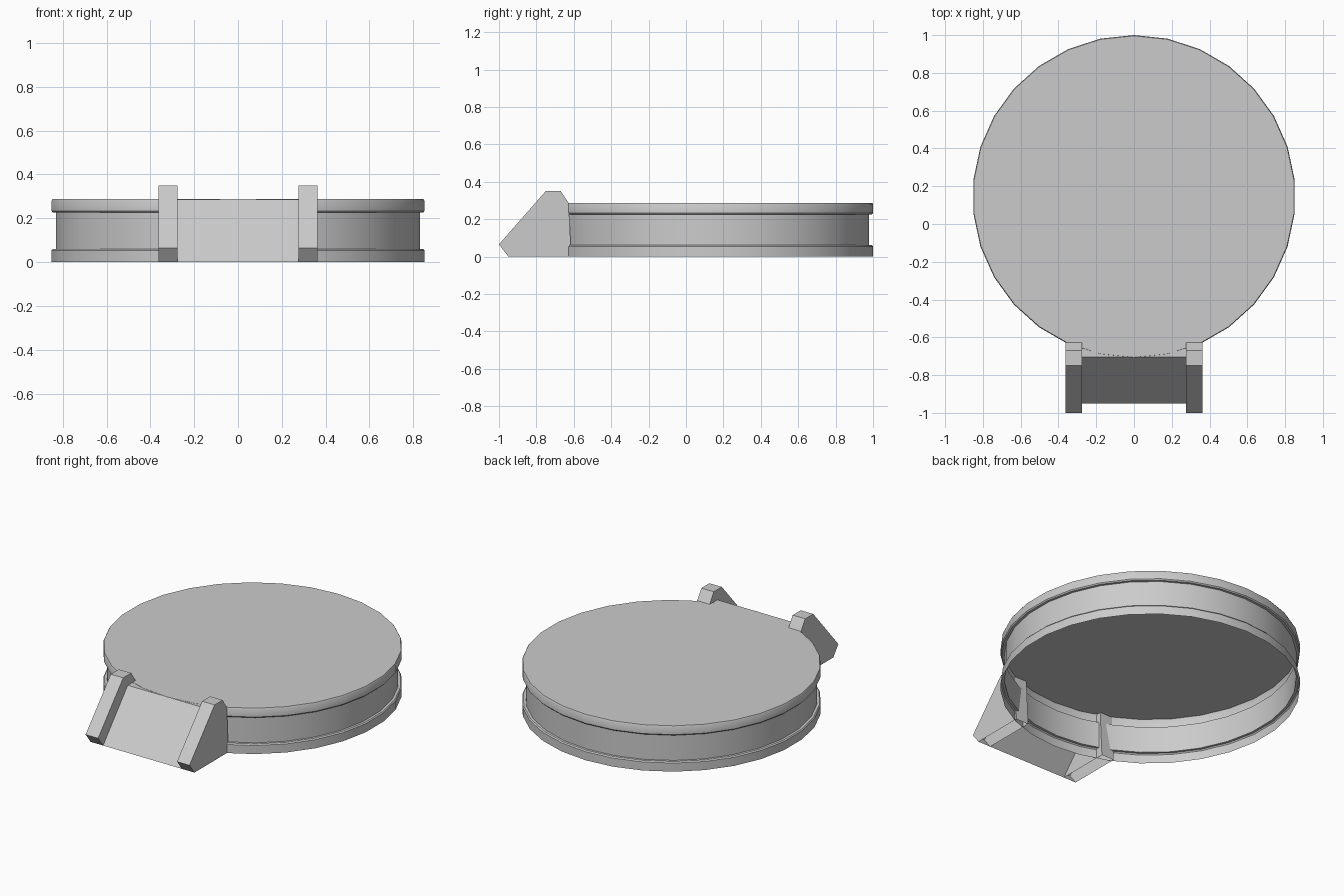
import bpy, bmesh, math

if "Cube" in bpy.data.objects:
    bpy.data.objects.remove(bpy.data.objects["Cube"])

SIDES, CY = 30, 0.145


def finish(bm, name, smooth=False):
    bmesh.ops.recalc_face_normals(bm, faces=bm.faces)
    me = bpy.data.meshes.new(name)
    bm.to_mesh(me)
    bm.free()
    ob = bpy.data.objects.new(name, me)
    bpy.context.collection.objects.link(ob)
    if smooth:
        bpy.ops.object.select_all(action='DESELECT')
        ob.select_set(True)
        bpy.context.view_layer.objects.active = ob
        bpy.ops.object.shade_smooth_by_angle(angle=math.radians(30))
    return ob


def lathe(name, profile):
    # Open-bottomed shell turned about the platform axis, capped at the top
    bm = bmesh.new()
    rings = []
    for r, z in profile:
        rings.append([bm.verts.new((r * math.sin(2 * math.pi * i / SIDES),
                                    CY + r * math.cos(2 * math.pi * i / SIDES), z))
                      for i in range(SIDES)])
    for a, b in zip(rings, rings[1:]):
        for i in range(SIDES):
            j = (i + 1) % SIDES
            bm.faces.new((a[i], a[j], b[j], b[i]))
    bm.faces.new(rings[-1])
    ob = finish(bm, name, True)
    # Shell is open, so make sure the lid faces up
    if ob.data.polygons[-1].normal.z < 0:
        ob.data.flip_normals()
    return ob


def strip(name, points, x0, x1, sides=False):
    # Extrude an open (y, z) profile along x, optionally with side walls
    bm = bmesh.new()
    a = [bm.verts.new((x0, y, z)) for y, z in points]
    b = [bm.verts.new((x1, y, z)) for y, z in points]
    for i in range(len(points) - 1):
        bm.faces.new((a[i], b[i], b[i + 1], a[i + 1]))
    if sides:
        bm.faces.new(a)
        bm.faces.new(b)
    return finish(bm, name)


# Round platform with top and bottom rims around a recessed band
lathe("round_platform", [
    (0.855, 0), (0.855, 0.054), (0.849, 0.061), (0.834, 0.061),
    (0.834, 0.226), (0.849, 0.226), (0.855, 0.233), (0.855, 0.28), (0.851, 0.287)])

# Sloping ramp with a short landing meeting the platform
ramp = strip("ramp", [(-0.95, 0), (-0.705, 0.286), (-0.66, 0.286)], -0.275, 0.275)
if ramp.data.polygons[0].normal.z < 0:
    ramp.data.flip_normals()

# Side rails either side of the ramp, open underneath
rail = [(-0.95, 0), (-1.0, 0.065), (-0.75, 0.35), (-0.67, 0.35),
        (-0.628, 0.287), (-0.613, 0)]
for side, name in ((-1, "left_rail"), (1, "right_rail")):
    x = sorted((side * 0.275, side * 0.362))
    strip(name, rail, x[0], x[1], True)
